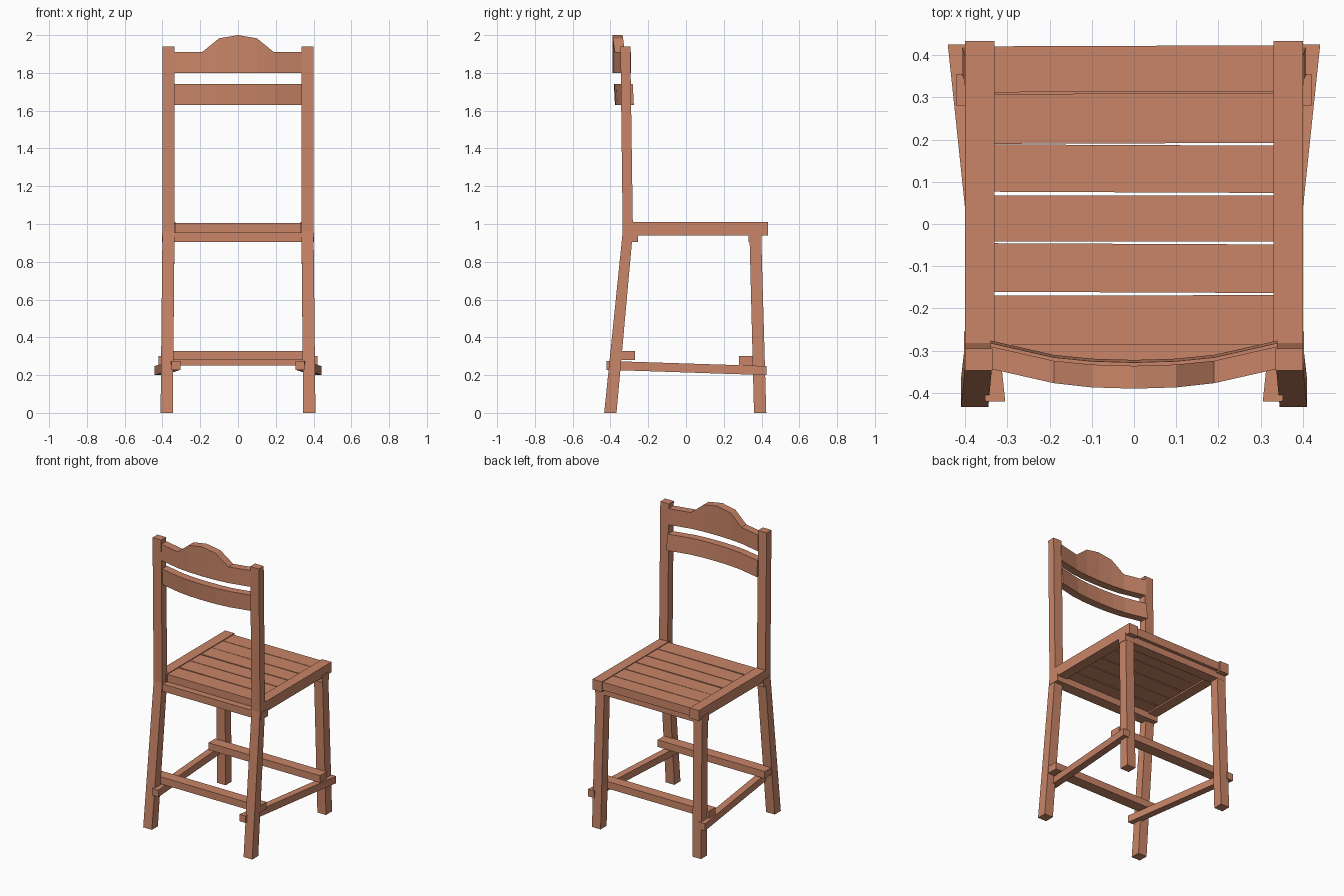
import bpy, bmesh
from math import radians
from mathutils import Matrix

if "Cube" in bpy.data.objects:
    bpy.data.objects.remove(bpy.data.objects["Cube"])

wood = bpy.data.materials.new("wood")
wood.diffuse_color = (0.585, 0.235, 0.137, 1)
wood.use_nodes = True
wood.node_tree.nodes["Principled BSDF"].inputs["Base Color"].default_value = wood.diffuse_color


def loft(name, rings, mirror=False):
    """Skin a list of four-corner rings, cap both ends, optionally mirror in x."""
    bm = bmesh.new()
    vs = [[bm.verts.new(p) for p in r] for r in rings]
    for a, b in zip(vs, vs[1:]):
        for i in range(4):
            j = (i + 1) % 4
            bm.faces.new((a[i], a[j], b[j], b[i]))
    bm.faces.new(vs[0])
    bm.faces.new(vs[-1])
    bmesh.ops.recalc_face_normals(bm, faces=bm.faces)
    me = bpy.data.meshes.new(name)
    bm.to_mesh(me)
    bm.free()
    me.materials.append(wood)
    ob = bpy.data.objects.new(name, me)
    bpy.context.collection.objects.link(ob)
    if mirror:
        ob.modifiers.new("mirror", 'MIRROR').use_clip = False
    return ob


def flat(z, x0, x1, y0, y1):
    return [(x0, y0, z), (x1, y0, z), (x1, y1, z), (x0, y1, z)]


def upright(y, x0, x1, z0, z1):
    return [(x0, y, z0), (x1, y, z0), (x1, y, z1), (x0, y, z1)]


def box(name, x0, x1, y0, y1, z0, z1, mirror=False):
    return loft(name, [flat(z0, x0, x1, y0, y1), flat(z1, x0, x1, y0, y1)], mirror)


# Back legs bend at the seat and carry on up as the back posts
loft("back_leg_and_post", [flat(0, .345, .41, -.433, -.368),
                           flat(.96, .336, .40, -.335, -.281),
                           flat(1.94, .335, .40, -.347, -.295)], True)
loft("front_leg", [flat(0, .345, .41, .36, .425),
                   flat(.945, .336, .40, .336, .398)], True)

# Seat frame
box("seat_side_rail", .33, .40, -.30, .433, .94, 1.01, True)
box("back_apron", -.403, .403, -.33, -.255, .905, .955)
box("front_apron", -.403, .403, .33, .40, .905, .955)

# Seat slats, each slightly turned
slats = [(-.286, -.169, .1), (-.162, -.047, -.25), (-.042, .067, 0),
         (.075, .187, -.25), (.191, .309, .2), (.313, .422, .2)]
for y0, y1, turn in slats:
    h = (y1 - y0) / 2
    s = box("seat_slat", -.335, .335, -h, h, .95, 1.005)
    s.data.transform(Matrix.Translation((0, (y0 + y1) / 2, 0))
                     @ Matrix.Rotation(radians(turn), 4, 'Z'))

# Stretchers between the legs
loft("side_stretcher", [upright(-.42, .305, .352, .228, .275),
                        upright(.425, .394, .441, .20, .248)], True)
box("front_stretcher", -.42, .42, .281, .355, .252, .30)
box("back_stretcher", -.403, .403, -.345, -.27, .28, .328)

# Bowed back rails: columns of (x, rear y, inner y, crest height)
half = [(.34, -.343, -.29, 1.91), (.19, -.377, -.324, 1.91),
        (.1, -.387, -.333, 1.983), (0, -.39, -.336, 2.0)]
cols = [(-x, a, b, z) for x, a, b, z in half] + half[-2::-1]


def bowed(name, z0, top, shift, lean):
    rings = []
    for x, a, b, z in cols:
        z1 = top or z
        rings.append([(x, a + shift + lean, z0), (x, b + shift + lean, z0),
                      (x, b + shift, z1), (x, a + shift, z1)])
    loft(name, rings)


bowed("crest_rail", 1.80, None, 0, 0)
bowed("lower_back_rail", 1.63, 1.74, .008, .006)
